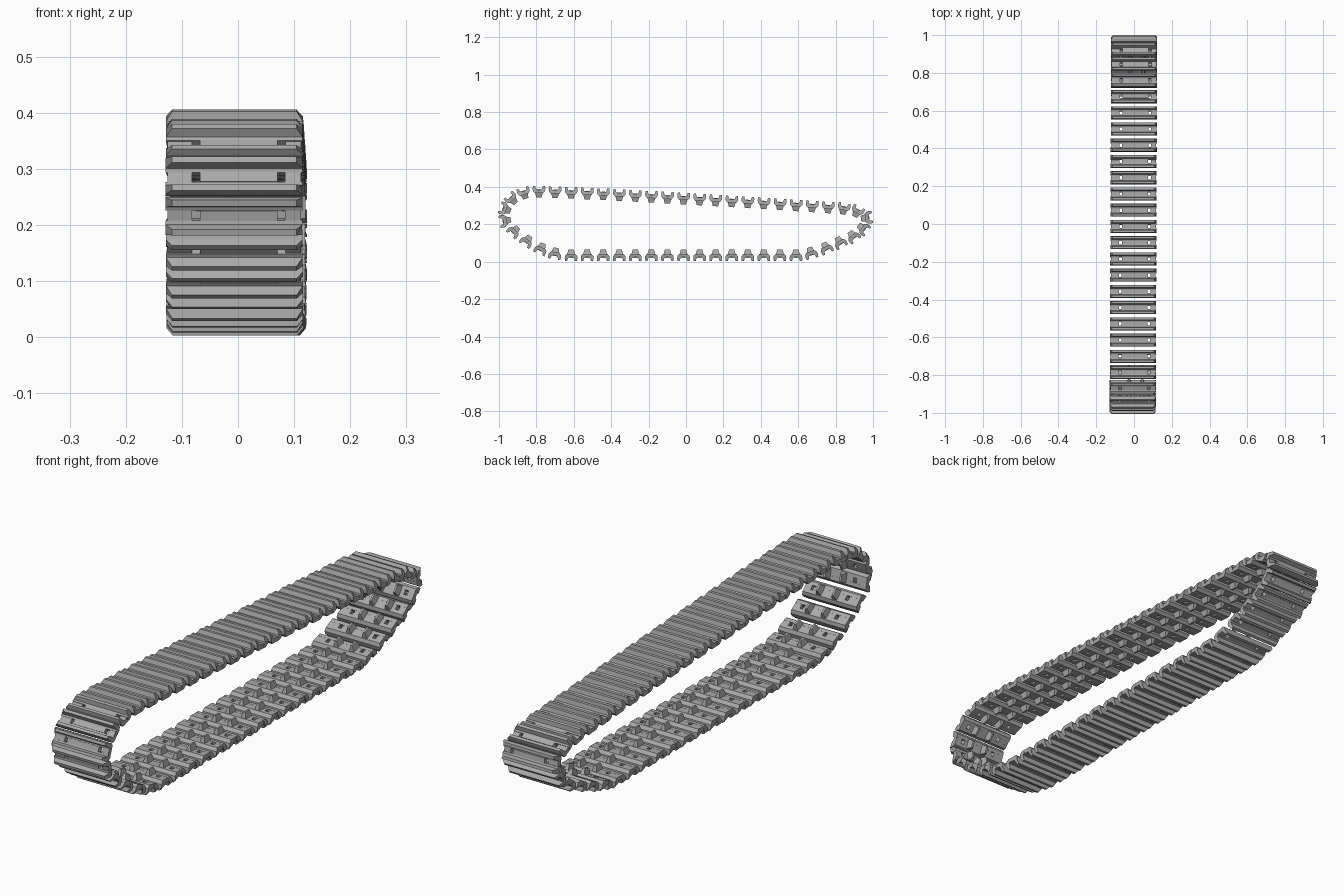
import bpy, bmesh
from math import radians
from mathutils import Matrix

cube = bpy.data.objects.get("Cube")
if cube:
    bpy.data.objects.remove(cube, do_unlink=True)

steel = bpy.data.materials.new("track_steel")
steel.use_nodes = True
GREY = (0.40, 0.40, 0.40, 1)
steel.diffuse_color = GREY
steel.node_tree.nodes["Principled BSDF"].inputs["Base Color"].default_value = GREY

HALF = 0.122     # half the width of a link
CLEAT = 0.031    # outer height of the cleats


def loft(bm, ring_a, ring_b):
    """Close two matching rings of points into a solid."""
    a = [bm.verts.new(p) for p in ring_a]
    b = [bm.verts.new(p) for p in ring_b]
    bm.faces.new(a)
    bm.faces.new(b[::-1])
    for i in range(len(a)):
        j = (i + 1) % len(a)
        bm.faces.new((a[j], a[i], b[i], b[j]))


def box(bm, x0, x1, y, z0, z1):
    ring = [(-y, z0), (y, z0), (y, z1), (-y, z1)]
    loft(bm, [(x0, *p) for p in ring], [(x1, *p) for p in ring])


def make_link():
    bm = bmesh.new()
    # Two cleated rails with chamfered ends
    rail = [(.009, -.008), (.023, -.008), (.033, .004), (.034, .018), (.032, CLEAT),
            (.021, CLEAT), (.016, .014), (.009, .012)]
    for side in (1, -1):
        ends = []
        for end in (-1, 1):
            ends.append([(end * (HALF - (.011 if z == CLEAT else .003 if z < 0 else 0)),
                          side * y, z) for y, z in rail])
        loft(bm, *ends)
    # Web between the rails, split by two square holes
    for x0, x1, top in ((-HALF + .003, -.075, .010), (-.061, .077, .014), (.091, HALF - .003, .010)):
        box(bm, x0, x1, .0092, -.0075, top)
    # Pair of tapered guide horns on the inner side
    for x in (-.020, .050):
        base = [(x + sx * .011, sy * .021, -.006) for sx, sy in ((-1, -1), (1, -1), (1, 1), (-1, 1))]
        tip = [(x + sx * .004, sy * .014, -.031) for sx, sy in ((-1, -1), (1, -1), (1, 1), (-1, 1))]
        loft(bm, base, tip)
    bmesh.ops.recalc_face_normals(bm, faces=bm.faces)
    mesh = bpy.data.meshes.new("track_link")
    bm.to_mesh(mesh)
    bm.free()
    mesh.materials.append(steel)
    return mesh


# Stations around the loop: y, z, direction of the outer face in degrees
stations = []
for i in range(19):                      # sloping upper run
    s = i / 18
    stations.append((-.786 + 1.546 * s, .374 - .084 * s ** 1.2, 90 - 4 * s))
stations += [(.843, .283, 78), (.915, .268, 62), (.966, .235, 8),      # rear bend
             (.946, .178, -36), (.893, .136, -52), (.823, .104, -60),
             (.749, .074, -65), (.668, .047, -74)]
for i in range(15):                      # flat lower run
    stations.append((.588 - .0859 * i, .034, -90))
stations += [(-.700, .044, 260), (-.775, .070, 247), (-.850, .112, 236),   # front bend
             (-.918, .163, 226), (-.967, .219, 192),
             (-.967, .281, 160), (-.931, .335, 134), (-.866, .366, 108)]

link_mesh = make_link()
for n, (y, z, angle) in enumerate(stations, 1):
    link = bpy.data.objects.new(f"track_link_{n:02d}", link_mesh)
    bpy.context.collection.objects.link(link)
    link.matrix_world = (Matrix.Translation((-.003 + .004 * y, y, z))
                         @ Matrix.Rotation(radians(angle - 90), 4, 'X'))
